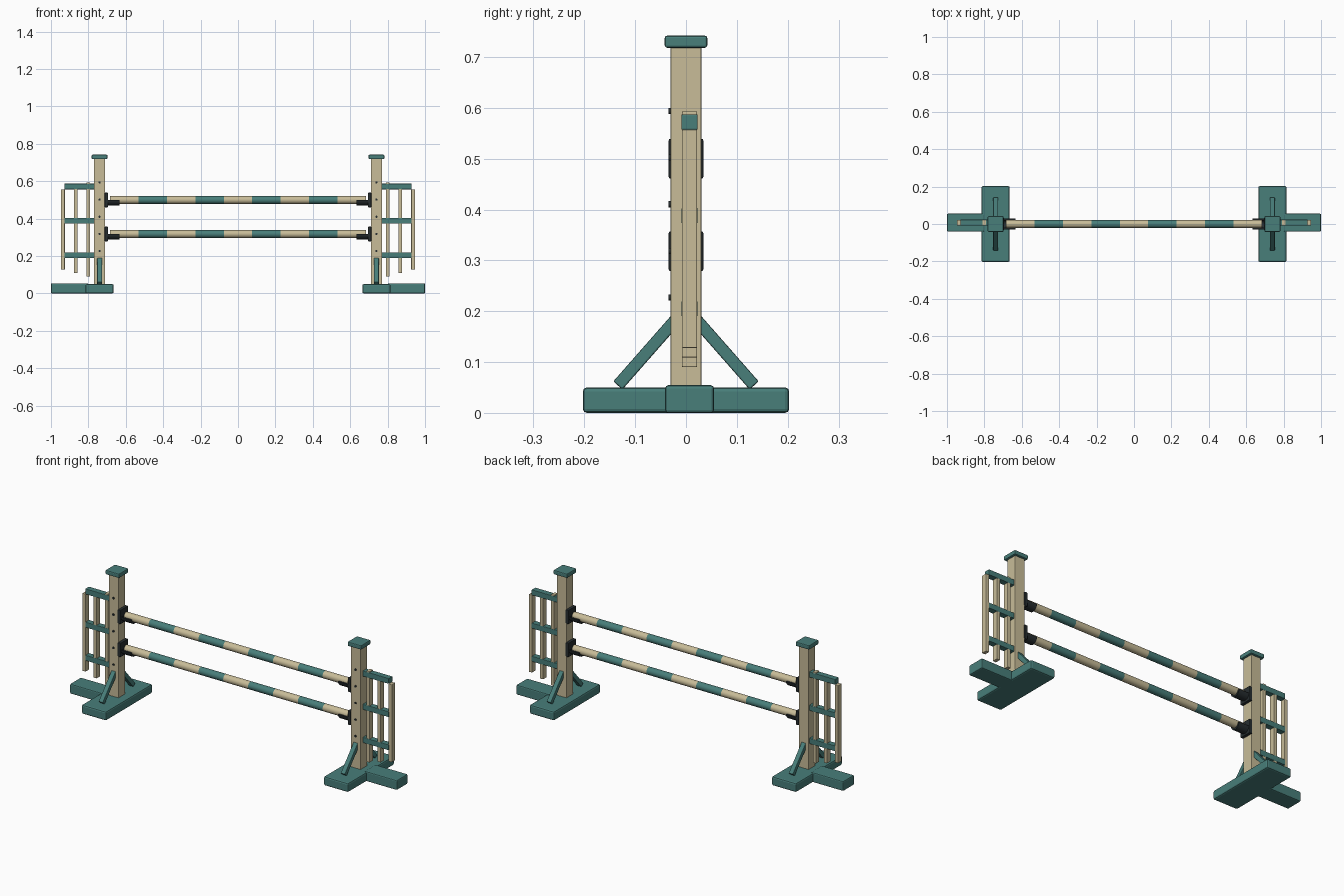
import bpy, bmesh, math
from mathutils import Matrix

if "Cube" in bpy.data.objects:
    bpy.data.objects.remove(bpy.data.objects["Cube"])


def material(name, rgb):
    m = bpy.data.materials.new(name)
    m.diffuse_color = (*rgb, 1)
    m.use_nodes = True
    m.node_tree.nodes["Principled BSDF"].inputs["Base Color"].default_value = m.diffuse_color
    return m


TEAL = material("teal paint", (0.065, 0.209, 0.195))
CREAM = material("cream paint", (0.578, 0.503, 0.314))
DARK = material("dark metal", (0.02, 0.027, 0.03))


def finish(bm, name, mats, smooth=False):
    bmesh.ops.recalc_face_normals(bm, faces=bm.faces)
    me = bpy.data.meshes.new(name)
    bm.to_mesh(me)
    bm.free()
    ob = bpy.data.objects.new(name, me)
    bpy.context.collection.objects.link(ob)
    for m in mats:
        me.materials.append(m)
    if smooth:
        bpy.context.view_layer.objects.active = ob
        ob.select_set(True)
        bpy.ops.object.shade_smooth_by_angle(angle=math.radians(35))
        ob.select_set(False)
    return ob


def box(name, mat, center, size, bevel=0.0, tilt=0.0):
    bm = bmesh.new()
    bmesh.ops.create_cube(bm, size=1, matrix=Matrix.Diagonal((*size, 1)))
    if bevel:
        bmesh.ops.bevel(bm, geom=bm.edges[:], offset=bevel, segments=2,
                        affect='EDGES', profile=0.5)
    bm.transform(Matrix.Translation(center) @ Matrix.Rotation(tilt, 4, 'X'))
    return finish(bm, name, [mat])


def striped_pole(name, z, radius=0.021, half=0.684, stripes=9, sides=16):
    # rings along x, each band painted in turn
    bm = bmesh.new()
    rings = []
    for i in range(stripes + 1):
        x = -half + 2 * half * i / stripes
        rings.append([bm.verts.new((x, radius * math.cos(a), z + radius * math.sin(a)))
                      for a in (2 * math.pi * k / sides for k in range(sides))])
    for i in range(stripes):
        for k in range(sides):
            n = (k + 1) % sides
            f = bm.faces.new((rings[i][k], rings[i][n], rings[i + 1][n], rings[i + 1][k]))
            f.material_index = i % 2
    bm.faces.new(rings[0])
    bm.faces.new(rings[-1])
    return finish(bm, name, [CREAM, TEAL], True)


def trough(name, s, z, x0=0.633, x1=0.70, outer=0.03, inner=0.0212, steps=10):
    # half-round cup, open at the top
    angles = [math.pi + math.pi * i / steps for i in range(steps + 1)]
    section = [(outer * math.cos(a), outer * math.sin(a)) for a in angles]
    section += [(inner * math.cos(a), inner * math.sin(a)) for a in reversed(angles)]
    bm = bmesh.new()
    a, b = [[bm.verts.new((s * x, y, z + h)) for y, h in section] for x in (x0, x1)]
    count = len(section)
    for i in range(count):
        j = (i + 1) % count
        bm.faces.new((a[i], a[j], b[j], b[i]))
    for i in range(steps):
        for r in (a, b):
            bm.faces.new((r[i], r[i + 1], r[count - 2 - i], r[count - 1 - i]))
    return finish(bm, name, [DARK], True)


def peg(name, x, z):
    bm = bmesh.new()
    bmesh.ops.create_cone(bm, cap_ends=True, segments=12, radius1=0.006, radius2=0.006,
                          depth=0.008, matrix=Matrix.Translation((x, -0.03, z))
                          @ Matrix.Rotation(math.pi / 2, 4, 'X'))
    return finish(bm, name, [DARK], True)


POLES = (0.5, 0.318)
WING_Y = 0.007

for side, s in (("left", -1), ("right", 1)):
    px = 0.74 * s
    # feet
    box(f"{side}_cross_foot", TEAL, (px, 0, 0.025), (0.15, 0.406, 0.05), 0.008)
    box(f"{side}_outer_foot", TEAL, (s * 0.9, WING_Y, 0.0272), (0.2, 0.096, 0.0544), 0.006)
    # post and cap
    box(f"{side}_post", CREAM, (px, 0, 0.382), (0.06, 0.06, 0.684), 0.002)
    box(f"{side}_post_cap", TEAL, (px, 0, 0.73), (0.084, 0.084, 0.024), 0.005)
    # diagonal braces from foot to post
    for end, d in (("front", -1), ("back", 1)):
        y0, z0, y1, z1 = 0.134, 0.054, 0.018, 0.186
        box(f"{side}_{end}_brace", TEAL, (px, d * (y0 + y1) / 2, (z0 + z1) / 2),
            (0.026, 0.024, math.hypot(y1 - y0, z1 - z0)), 0.003,
            d * math.atan2(y0 - y1, z1 - z0))
    # wing rails
    for i, z in enumerate((0.205, 0.388, 0.572)):
        box(f"{side}_wing_rail_{i + 1}", TEAL, (s * 0.847, WING_Y, z),
            (0.162, 0.032, 0.03), 0.002)
    # wing slats, shorter toward the outside
    for i, x in enumerate((0.80, 0.868, 0.936)):
        low, high = 0.09 + 0.019 * i, 0.593 - 0.018 * i
        box(f"{side}_wing_slat_{i + 1}", CREAM, (s * x, WING_Y, (low + high) / 2),
            (0.02, 0.03, high - low), 0.002)
    # peg holes on the front of the post
    for i in range(5):
        peg(f"{side}_peg_{i + 1}", px, 0.227 + 0.0917 * i)
    # pole holders
    for i, z in enumerate(POLES):
        box(f"{side}_holder_plate_{i + 1}", DARK, (s * 0.704, 0, z),
            (0.018, 0.068, 0.078), 0.003)
        trough(f"{side}_holder_cup_{i + 1}", s, z)

# striped poles
for i, z in enumerate(POLES):
    striped_pole(f"striped_pole_{i + 1}", z)
